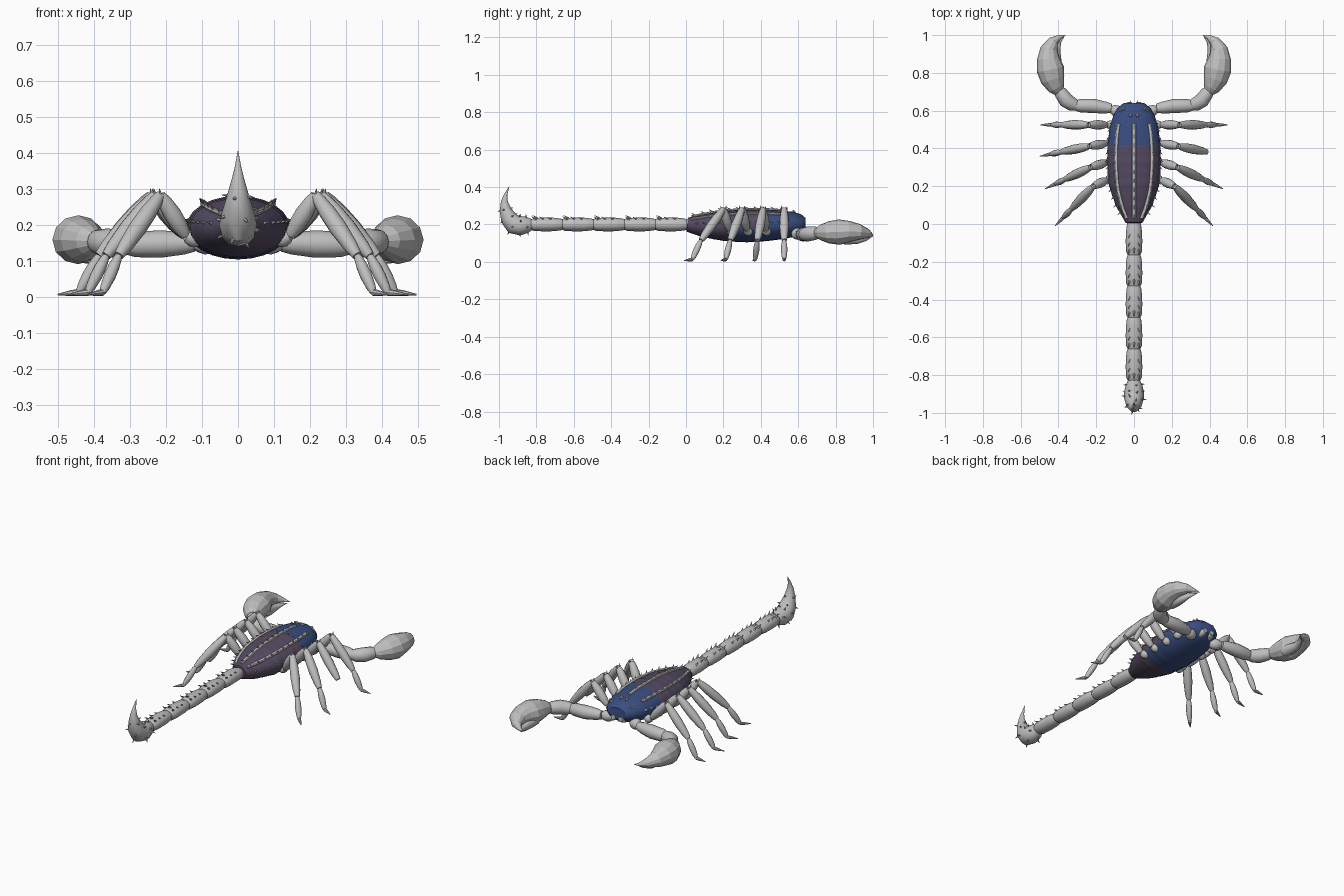
import bpy, bmesh, math
from mathutils import Vector as V

if "Cube" in bpy.data.objects:
    bpy.data.objects.remove(bpy.data.objects["Cube"])


def mat(name, c):
    m = bpy.data.materials.new(name)
    m.diffuse_color = (*c, 1)
    m.use_nodes = True
    m.node_tree.nodes["Principled BSDF"].inputs["Base Color"].default_value = m.diffuse_color
    return m


GREY = mat("pale grey", (0.52, 0.52, 0.52))
PURPLE = mat("dusky purple", (0.095, 0.07, 0.125))
BLUE = mat("deep blue", (0.04, 0.075, 0.22))


def finish(bm, name, m, smooth=True):
    bmesh.ops.recalc_face_normals(bm, faces=bm.faces)
    for f in bm.faces:
        f.smooth = smooth
    me = bpy.data.meshes.new(name)
    bm.to_mesh(me)
    bm.free()
    if smooth:
        me.set_sharp_from_angle(angle=math.radians(40))
    me.materials.append(m)
    ob = bpy.data.objects.new(name, me)
    bpy.context.collection.objects.link(ob)
    return ob


def loft(bm, pts, radii, n=12, ref=(0, 0, 1)):
    """Capped tube through pts; each radius is a number or (side, up) pair."""
    pts = [V(p) for p in pts]
    rings = []
    for i, p in enumerate(pts):
        t = (pts[min(i + 1, len(pts) - 1)] - pts[max(i - 1, 0)]).normalized()
        u = t.cross(V(ref)).normalized()
        v = u.cross(t)
        r = radii[i]
        a, b = r if isinstance(r, tuple) else (r, r)
        rings.append([bm.verts.new(p + u * a * math.cos(k * math.tau / n) + v * b * math.sin(k * math.tau / n))
                      for k in range(n)])
    for r0, r1 in zip(rings, rings[1:]):
        for k in range(n):
            bm.faces.new((r0[k], r0[(k + 1) % n], r1[(k + 1) % n], r1[k]))
    bm.faces.new(rings[0])
    bm.faces.new(rings[-1])


def spindle(bm, a, b, r, n=12):
    a, b = V(a), V(b)
    ts = (0, 0.1, 0.3, 0.55, 0.85, 1)
    loft(bm, [a.lerp(b, t) for t in ts], [r * f for f in (0.55, 0.75, 0.95, 1, 0.8, 0.55)], n)


def spike(bm, p, d, h=0.025, r=0.007):
    p, d = V(p), V(d).normalized()
    ref = (1, 0, 0) if abs(d.x) < 0.8 else (0, 1, 0)
    loft(bm, [p - d * 0.006, p + d * h], [r, 0.0006], 5, ref)


# body outline: y, half width, bottom, top
PROFILE = [(0.0, 0.04, 0.165, 0.235), (0.05, 0.07, 0.145, 0.245), (0.1, 0.098, 0.13, 0.256),
           (0.2, 0.132, 0.112, 0.273), (0.32, 0.143, 0.105, 0.28), (0.42, 0.14, 0.11, 0.28),
           (0.5, 0.13, 0.12, 0.276), (0.57, 0.111, 0.132, 0.268), (0.615, 0.086, 0.148, 0.256),
           (0.64, 0.055, 0.17, 0.235)]


def section(y):
    for a, b in zip(PROFILE, PROFILE[1:]):
        if y <= b[0]:
            break
    f = (y - a[0]) / (b[0] - a[0])
    w, lo, hi = (a[i] + (b[i] - a[i]) * f for i in (1, 2, 3))
    return w, (hi - lo) / 2, (hi + lo) / 2


def on_body(y, deg, s=1.0):
    w, h, zc = section(y)
    a = math.radians(deg)
    return V((w * s * math.cos(a), y, zc + h * s * math.sin(a)))


# gently stepped abdomen plates
bm = bmesh.new()
edges = [0.43, 0.375, 0.315, 0.255, 0.195, 0.135, 0.07, 0.0]
pts, rad = [], []
for a, b in zip(edges, edges[1:]):
    for y, s in ((a - 0.003, 0.993), ((a + b) / 2, 1.0), (b + 0.006, 1.01)):
        w, h, zc = section(y)
        pts.append((0, y, zc))
        rad.append((w * s, h * s))
loft(bm, pts, rad, 24)
abdomen = finish(bm, "abdomen", PURPLE)
# front part of the belly is blue
abdomen.data.materials.append(BLUE)
for p in abdomen.data.polygons:
    if p.center.y > 0.25 and p.normal.z < -0.5:
        p.material_index = 1

# head shield
bm = bmesh.new()
ys = [0.42, 0.46, 0.5, 0.54, 0.57, 0.595, 0.615, 0.64]
loft(bm, [(0, y, section(y)[2]) for y in ys], [section(y)[:2] for y in ys], 24)
finish(bm, "head_shield", BLUE)

# ridges with thorns along the back, plus thorns on the flanks
bm = bmesh.new()
for deg in (90, 48, 132):
    ys = [0.03 + i * 0.05 for i in range(11)]
    loft(bm, [on_body(y, deg, 1.0) for y in ys], [(0.010, 0.008)] * 11, 8)
    for i in range(11):
        y = 0.05 + i * 0.047
        p = on_body(y, deg, 1.02)
        spike(bm, p, (math.cos(math.radians(deg)) * 0.6, -0.8, 0.6), 0.026, 0.008)
for deg in (12, 168):
    for i in range(13):
        y = 0.06 + i * 0.04
        spike(bm, on_body(y, deg), (math.cos(math.radians(deg)), -0.9, 0.2), 0.018, 0.006)
finish(bm, "back_ridges", GREY)

# mouth pincers and eyes
bm = bmesh.new()
for s in (-1, 1):
    spindle(bm, (s * 0.03, 0.57, 0.168), (s * 0.024, 0.645, 0.175), 0.024)
    spike(bm, (s * 0.02, 0.635, 0.168), (-s * 0.2, 1, -0.4), 0.02, 0.01)
    for x, y, r in ((0.018, 0.575, 0.01), (0.055, 0.61, 0.008), (0.07, 0.6, 0.007)):
        w, h, zc = section(y)
        z = zc + h * math.sqrt(1 - (x / w) ** 2)
        loft(bm, [(s * x, y - r, z), (s * x, y, z + 0.003), (s * x, y + r, z)], [r * 0.4, r, r * 0.4], 6)
finish(bm, "mouth_and_eyes", GREY)

# tail segments with dorsal thorns
for i in range(5):
    bm = bmesh.new()
    a, b = -0.166 * i + 0.006, -0.166 * (i + 1)
    ts = (0, 0.08, 0.3, 0.6, 0.9, 1)
    loft(bm, [(0, a + (b - a) * t, 0.2) for t in ts],
         [(r, r * 0.84) for r in (0.032, 0.038, 0.043, 0.044, 0.041, 0.032)], 12)
    for k in range(3):
        y = a + (b - a) * (0.38 + 0.24 * k)
        for x, z in ((-0.024, 0.228), (0.024, 0.228)):
            spike(bm, (x, y, z), (x * 12, -0.8, 0.6), 0.02 + 0.003 * k, 0.007)
    spike(bm, (0, b + 0.03, 0.234), (0, -0.8, 0.6), 0.026, 0.008)
    finish(bm, "tail_segment_%d" % (i + 1), GREY)

# stinger bulb and hook
bm = bmesh.new()
path = [(-0.825, 0.2, 0.03), (-0.85, 0.198, 0.043), (-0.885, 0.193, 0.052), (-0.92, 0.2, 0.053),
        (-0.948, 0.233, 0.045), (-0.966, 0.28, 0.031), (-0.971, 0.325, 0.018), (-0.964, 0.36, 0.009),
        (-0.945, 0.404, 0.001)]
loft(bm, [(0, y, z) for y, z, r in path], [r for y, z, r in path], 12, (1, 0, 0))
for j, (y, z, r) in enumerate(path[1:6]):
    for k in range(4):
        a = math.tau * (k + 0.5 * (j % 2)) / 4 + 0.3
        t = (V((0, path[j + 2][0], path[j + 2][1])) - V((0, path[j][0], path[j][1]))).normalized()
        d = V((1, 0, 0)) * math.cos(a) + V((1, 0, 0)).cross(t) * math.sin(a)
        spike(bm, V((0, y, z)) + d * r * 0.95, d, 0.018, 0.007)
finish(bm, "stinger", GREY)

# walking legs: base y, knee (x, y), toe tip (x, y)
LEGS = [(0.525, (0.24, 0.525), (0.495, 0.525)), (0.435, (0.235, 0.412), (0.5, 0.358)),
        (0.34, (0.23, 0.3), (0.47, 0.187)), (0.25, (0.215, 0.2), (0.417, -0.01))]
for s, side in ((-1, "left"), (1, "right")):
    for i, (yb, knee, tip) in enumerate(LEGS):
        bm = bmesh.new()
        hip = V((s * 0.105, yb, 0.155))
        low = V((s * 0.145, yb + (knee[1] - yb) * 0.35, 0.17))
        k = V((s * knee[0], knee[1], 0.283))
        toe = V((s * tip[0], tip[1], 0.007))
        flat = V((toe.x - k.x, toe.y - k.y, 0)).normalized()
        ankle = toe - flat * 0.06 + V((0, 0, 0.006))
        shin = k.lerp(ankle, 0.66) + flat * 0.014 + V((0, 0, 0.01))
        spindle(bm, hip, low, 0.024)
        spindle(bm, low, k, 0.025)
        spindle(bm, k, shin, 0.025)
        for e in (-0.012, 0.012):
            spike(bm, k + V((0, e, 0.002)), (s * 0.2, e * 20, 1), 0.016, 0.006)
        # the second right leg ends at the shin
        if not (s == 1 and i == 1):
            spindle(bm, shin, ankle, 0.017)
            loft(bm, [ankle, ankle.lerp(toe, 0.4), toe], [0.01, 0.008, 0.002], 8)
        finish(bm, "%s_leg_%d" % (side, i + 1), GREY)

    # claw arm
    bm = bmesh.new()
    joints = [(0.06, 0.58, 0.15), (0.12, 0.612, 0.15), (0.215, 0.625, 0.147), (0.315, 0.627, 0.145),
              (0.36, 0.655, 0.15), (0.4, 0.712, 0.155)]
    J = [V((s * x, y, z)) for x, y, z in joints]
    spindle(bm, J[0], J[1], 0.032)
    loft(bm, [J[1], J[1].lerp(J[2], 0.3), J[2], J[2].lerp(J[3], 0.7), J[3]],
         [0.024, 0.031, 0.038, 0.035, 0.026])
    loft(bm, [J[3] - V((s * 0.025, 0.005, 0)), J[3].lerp(J[4], 0.3), J[4], J[4].lerp(J[5], 0.7), J[5]],
         [0.024, 0.037, 0.04, 0.035, 0.025])
    finish(bm, side + "_claw_arm", GREY)

    # claw hand with large curved finger
    bm = bmesh.new()
    hand = [(0.395, 0.7, 0.155, 0.028), (0.41, 0.72, 0.157, 0.045), (0.43, 0.765, 0.158, 0.064),
            (0.443, 0.82, 0.159, 0.073), (0.453, 0.875, 0.163, 0.06), (0.45, 0.925, 0.16, 0.046),
            (0.427, 0.967, 0.152, 0.028), (0.393, 0.99, 0.142, 0.012), (0.362, 1.0, 0.137, 0.001)]
    loft(bm, [(s * x, y, z) for x, y, z, r in hand],
         [(r, r * 0.93) for x, y, z, r in hand], 12)
    finish(bm, side + "_claw_hand", GREY, False)

    # small movable finger underneath
    bm = bmesh.new()
    fing = [(0.415, 0.82, 0.13, 0.036), (0.415, 0.87, 0.122, 0.031), (0.412, 0.92, 0.118, 0.022),
            (0.396, 0.965, 0.124, 0.011), (0.37, 0.99, 0.132, 0.001)]
    loft(bm, [(s * x, y, z) for x, y, z, r in fing], [r for x, y, z, r in fing], 10)
    finish(bm, side + "_claw_finger", GREY)
